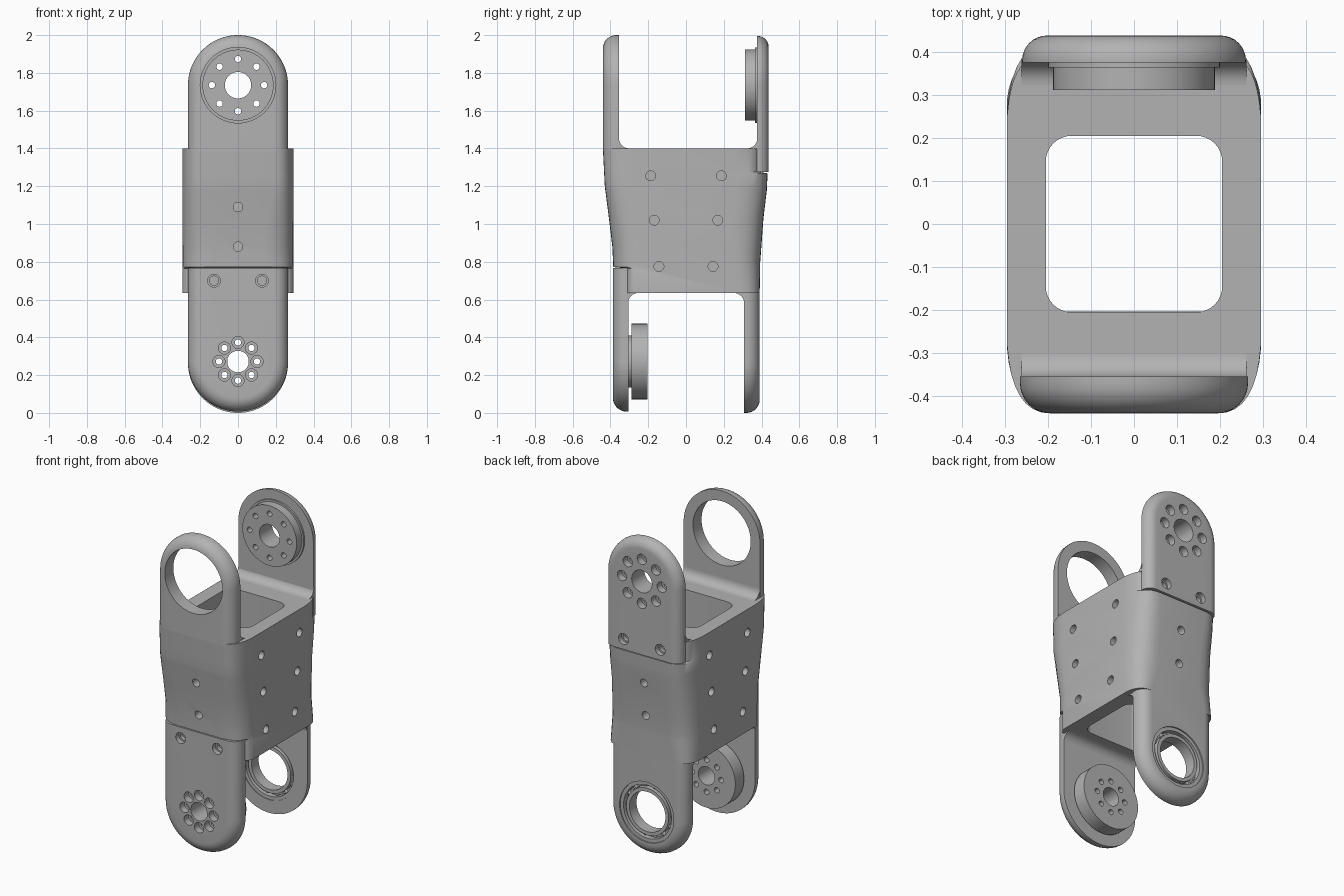
import bpy, bmesh, math
from mathutils import Matrix, Vector

cube = bpy.data.objects.get("Cube")
if cube:
    bpy.data.objects.remove(cube, do_unlink=True)

grey = bpy.data.materials.new("metal grey")
grey.use_nodes = True
colour = (0.45, 0.45, 0.45, 1)
grey.diffuse_color = colour
grey.node_tree.nodes["Principled BSDF"].inputs["Base Color"].default_value = colour

parts = []


def finish(name, bm, keep=True):
    bmesh.ops.recalc_face_normals(bm, faces=bm.faces)
    mesh = bpy.data.meshes.new(name)
    bm.to_mesh(mesh)
    bm.free()
    mesh.materials.append(grey)
    obj = bpy.data.objects.new(name, mesh)
    bpy.context.collection.objects.link(obj)
    if keep:
        parts.append(obj)
    return obj


def loft(name, rings, keep=True, closed=False):
    """Skin a row of equal-length rings and cap (or join) the ends."""
    bm = bmesh.new()
    loops = [[bm.verts.new(p) for p in ring] for ring in rings]
    pairs = list(zip(loops, loops[1:]))
    if closed:
        pairs.append((loops[-1], loops[0]))
    for a, b in pairs:
        for i in range(len(a)):
            j = (i + 1) % len(a)
            bm.faces.new((a[i], a[j], b[j], b[i]))
    if not closed:
        bm.faces.new(loops[0])
        bm.faces.new(loops[-1])
    return finish(name, bm, keep)


def cylinders(name, spots, radius, axis, start, end, segs=32, keep=True):
    """Cylinders along x or y; spots are (other horizontal, z)."""
    bm = bmesh.new()
    for u, z in spots:
        mid = (start + end) / 2
        if axis == "y":
            place = Matrix.Translation((u, mid, z)) @ Matrix.Rotation(math.pi / 2, 4, "X")
        else:
            place = Matrix.Translation((mid, u, z)) @ Matrix.Rotation(math.pi / 2, 4, "Y")
        bmesh.ops.create_cone(bm, cap_ends=True, segments=segs, radius1=radius,
                              radius2=radius, depth=abs(end - start), matrix=place)
    return finish(name, bm, keep)


def cut(target, cutter):
    mod = target.modifiers.new("cut", "BOOLEAN")
    mod.object = cutter
    mod.operation = "DIFFERENCE"
    mod.solver = "EXACT"
    bpy.context.view_layer.objects.active = target
    bpy.ops.object.modifier_apply(modifier=mod.name)
    bpy.data.objects.remove(cutter, do_unlink=True)


def drill(target, spots, radius, axis, start, end, segs=24):
    cut(target, cylinders("drill", spots, radius, axis, start, end, segs, False))


def ring_spots(zc, radius, count=8):
    return [(radius * math.cos(i * math.tau / count),
             zc + radius * math.sin(i * math.tau / count)) for i in range(count)]


def arm(name, w, z_base, zc, y_in, y_out, fillet):
    """Round-ended plate with its outer edge rounded over."""
    up = 1 if zc > z_base else -1
    out = 1 if y_out > y_in else -1
    levels = [(0, y_in)]
    for k in range(9):
        a = k / 8 * math.pi / 2
        levels.append((fillet * (1 - math.cos(a)),
                       y_out - out * fillet * (1 - math.sin(a))))
    rings = []
    for inset, y in levels:
        r = w - inset
        ring = [(-r, y, z_base), (r, y, z_base)]
        for i in range(41):
            a = math.pi * i / 40
            ring.append((r * math.cos(a), y, zc + up * r * math.sin(a)))
        rings.append(ring)
    return loft(name, rings)


# Body: rows of (height, face y, flat half width, y where the side begins)
FRONT = [(0.635, -0.315, 0.235, -0.27), (0.765, -0.315, 0.235, -0.27),
         (0.772, -0.385, 0.14, -0.25), (0.88, -0.39, 0.13, -0.25),
         (1.03, -0.408, 0.16, -0.27), (1.2, -0.43, 0.19, -0.29), (1.4, -0.44, 0.195, -0.28)]
BACK = [(0.635, 0.39, 0.195, 0.29), (0.8, 0.393, 0.15, 0.26), (1.03, 0.41, 0.15, 0.25),
        (1.18, 0.428, 0.16, 0.26), (1.268, 0.432, 0.17, 0.26),
        (1.276, 0.385, 0.225, 0.25), (1.4, 0.385, 0.225, 0.25)]


def sample(table, z):
    for a, b in zip(table, table[1:]):
        if z <= b[0]:
            t = (z - a[0]) / (b[0] - a[0])
            return [p + (q - p) * t for p, q in zip(a, b)][1:]
    return table[-1][1:]


def corner(face, flat, side):
    """Curved corner from the flat face round to the side wall."""
    a, b, c = Vector((flat, face)), Vector((0.285, face)), Vector((0.295, side))
    return [a * (1 - t) ** 2 + b * 2 * t * (1 - t) + c * t * t
            for t in (i / 8 for i in range(9))]


rings = []
for z in sorted({row[0] for row in FRONT + BACK}):
    half = corner(*sample(FRONT, z)) + corner(*sample(BACK, z))[::-1]
    rings.append([(p.x, p.y, z) for p in half] + [(-p.x, p.y, z) for p in reversed(half)])
body = loft("body", rings)

# Square opening through the body
window = []
for q in range(4):
    sx, sy = ((1, 1), (-1, 1), (-1, -1), (1, -1))[q]
    for i in range(9):
        a = (q + i / 8) * math.pi / 2
        window.append((sx * 0.145 + 0.06 * math.cos(a), sy * 0.145 + 0.06 * math.sin(a)))
cut(body, loft("opening", [[(x, y, z) for x, y in window] for z in (0.5, 1.5)], False))

# Screw holes in the four walls
side_holes = [(s * y, z) for s in (1, -1) for y, z in ((0.187, 1.255), (0.168, 1.02), (0.143, 0.775))]
for s in (1, -1):
    drill(body, side_holes, 0.026, "x", s * 0.235, s * 0.35)
    drill(body, [(0, 1.09), (0, 0.88)], 0.025, "y", s * 0.33, s * 0.5)

# Arms that grow out of the body
upper_front = arm("upper_front_arm", 0.265, 1.385, 1.735, -0.355, -0.44, 0.07)
drill(upper_front, [(0, 1.735)], 0.2, "y", -0.5, -0.3, 64)
lower_back = arm("lower_back_arm", 0.265, 0.65, 0.265, 0.308, 0.39, 0.07)
drill(lower_back, [(0, 0.27)], 0.188, "y", 0.25, 0.45, 64)

# Fillets where arms meet the body
for name, y, z, sy, sz in (("upper_front_fillet", -0.355, 1.4, 1, 1),
                           ("upper_back_fillet", 0.378, 1.4, -1, 1),
                           ("lower_front_fillet", -0.307, 0.635, 1, -1),
                           ("lower_back_fillet", 0.308, 0.635, -1, -1)):
    r = 0.055
    profile = [(y - sy * 0.004, z - sz * 0.004)]
    for i in range(9):
        a = i / 8 * math.pi / 2
        profile.append((y + sy * r * (1 - math.cos(a)), z + sz * r * (1 - math.sin(a))))
    loft(name, [[(x, py, pz) for py, pz in profile] for x in (-0.262, 0.262)])


# Screwed-on plates, each with a drive disc on its inner face
def drive(prefix, w, z_base, zc, y_in, y_out, fillet, discs, bore, pitch, screw_z):
    out = 1 if y_out > 0 else -1
    plate = arm(prefix + "_plate", w, z_base, zc, y_in, y_out, fillet)
    pieces = [plate]
    for label, radius, a, b in discs:
        pieces.append(cylinders(prefix + label, [(0, zc)], radius, "y", a, b, 64))
    for piece in pieces:
        drill(piece, [(0, zc)], bore, "y", out * 0.1, out * 0.6, 40)
        drill(piece, ring_spots(zc, pitch), 0.017, "y", out * 0.1, out * 0.6, 16)
    drill(plate, ring_spots(zc, pitch), 0.032, "y", y_out - out * 0.045, out * 0.6)
    screws = [(-0.127, screw_z), (0.127, screw_z)]
    drill(plate, screws, 0.034, "y", y_out - out * 0.03, out * 0.6)
    drill(plate, screws, 0.024, "y", y_out - out * 0.055, out * 0.6)


drive("upper_back", 0.26, 1.275, 1.735, 0.375, 0.438, 0.058,
      [("_disc_step", 0.2, 0.364, 0.376), ("_disc", 0.188, 0.312, 0.365)], 0.07, 0.138, 1.34)
drive("lower_front", 0.265, 0.768, 0.272, -0.305, -0.387, 0.072,
      [("_disc_hub", 0.137, -0.306, -0.288), ("_disc", 0.2, -0.289, -0.203)], 0.057, 0.101, 0.7)


# Ball bearing in the lower back arm
def tube(name, r_in, r_out, y0, y1):
    rings = []
    for i in range(64):
        a = i / 64 * math.tau
        rings.append([(r * math.cos(a), y, 0.27 + r * math.sin(a))
                      for r, y in ((r_in, y0), (r_out, y0), (r_out, y1), (r_in, y1))])
    loft(name, rings, closed=True)


tube("bearing_outer_ring", 0.166, 0.189, 0.312, 0.382)
tube("bearing_inner_ring", 0.125, 0.147, 0.312, 0.382)
tube("bearing_cage", 0.151, 0.162, 0.338, 0.356)
bm = bmesh.new()
for x, z in ring_spots(0.27, 0.1565, 14):
    bmesh.ops.create_uvsphere(bm, u_segments=12, v_segments=8, radius=0.016,
                              matrix=Matrix.Translation((x, 0.347, z)))
finish("bearing_balls", bm)

# Smooth curved faces, keep edges sharp
bpy.ops.object.select_all(action="DESELECT")
for obj in parts:
    obj.select_set(True)
bpy.context.view_layer.objects.active = body
bpy.ops.object.shade_smooth_by_angle(angle=math.radians(32))
